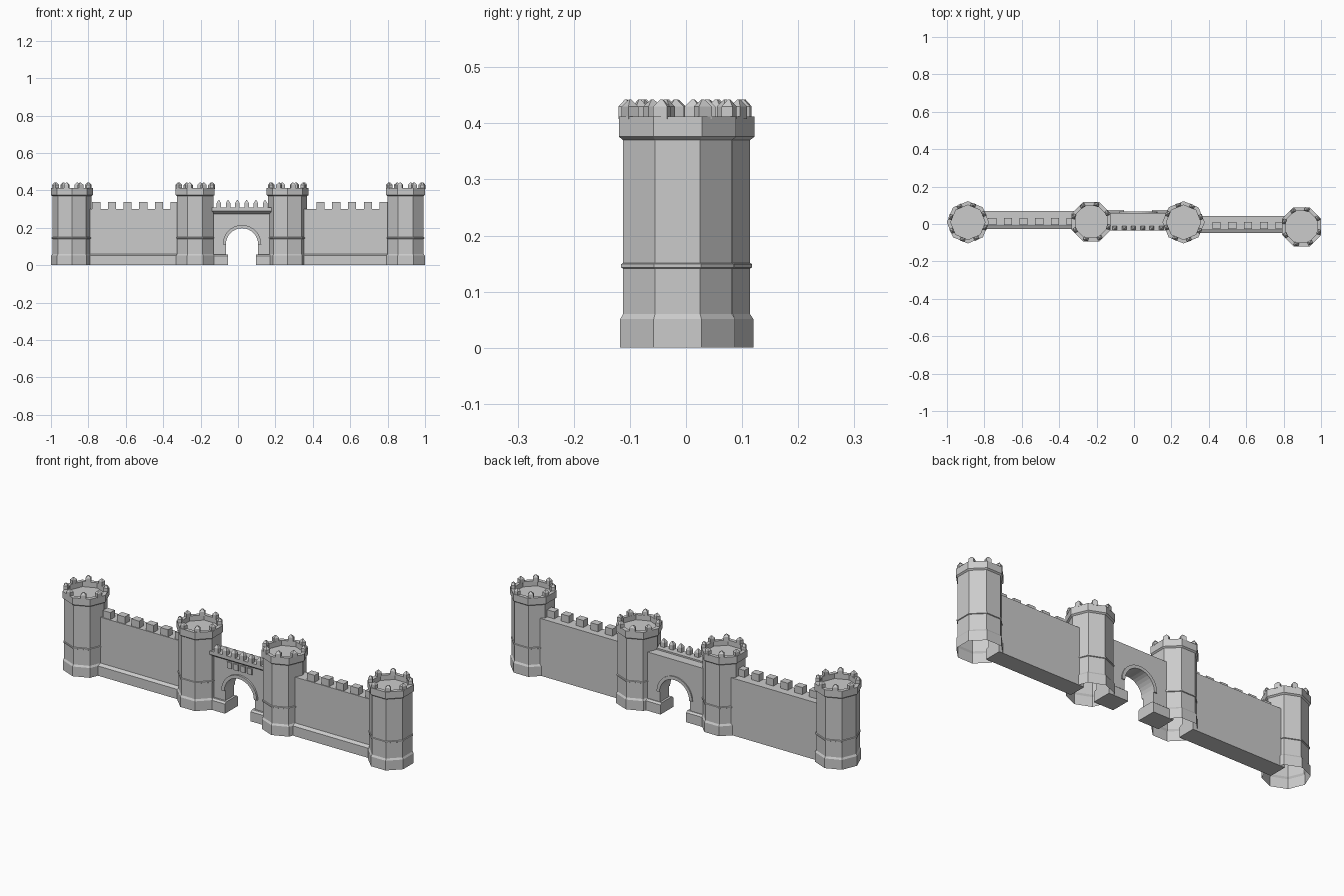
import bpy, bmesh, math
from mathutils import Matrix

if "Cube" in bpy.data.objects:
    bpy.data.objects.remove(bpy.data.objects["Cube"])


def finish(name, bm):
    bmesh.ops.recalc_face_normals(bm, faces=bm.faces)
    me = bpy.data.meshes.new(name)
    bm.to_mesh(me)
    bm.free()
    ob = bpy.data.objects.new(name, me)
    bpy.context.collection.objects.link(ob)
    return ob


def prism(name, pts, axis, a, b):
    """Extrude a 2D outline along x (pts = y,z) or y (pts = x,z) from a to b."""
    bm = bmesh.new()
    put = (lambda p, t: (t, p[0], p[1])) if axis == 'x' else (lambda p, t: (p[0], t, p[1]))
    r0 = [bm.verts.new(put(p, a)) for p in pts]
    r1 = [bm.verts.new(put(p, b)) for p in pts]
    bm.faces.new(r0)
    bm.faces.new(r1)
    n = len(pts)
    for i in range(n):
        bm.faces.new((r0[i], r0[(i + 1) % n], r1[(i + 1) % n], r1[i]))
    return finish(name, bm)


def box(name, x0, x1, y0, y1, z0, z1):
    return prism(name, [(x0, z0), (x1, z0), (x1, z1), (x0, z1)], 'y', y0, y1)


def pointed_block(name, x, y, z0, z1, z2, w, d, angle=0):
    """Merlon with straight sides and a blunt pyramid cap."""
    bm = bmesh.new()
    rings = []
    for s, z in ((1, z0), (1, z1), (0.2, z2)):
        rings.append([bm.verts.new((sx * w * s / 2, sy * d * s / 2, z))
                      for sx, sy in ((-1, -1), (1, -1), (1, 1), (-1, 1))])
    bm.faces.new(rings[0])
    bm.faces.new(rings[-1])
    for lo, hi in zip(rings, rings[1:]):
        for i in range(4):
            bm.faces.new((lo[i], lo[(i + 1) % 4], hi[(i + 1) % 4], hi[i]))
    bm.transform(Matrix.Translation((x, y, 0)) @ Matrix.Rotation(angle, 4, 'Z'))
    return finish(name, bm)


# Octagonal tower: base, band, crown and sunken roof in one turned profile, open below
TOWER = [(.111, 0), (.111, .051), (.105, .06), (.105, .141), (.109, .143), (.109, .149),
         (.105, .151), (.105, .37), (.113, .376), (.113, .412), (.092, .412), (.092, .385)]


def tower(name, cx, cy, turn, merlon_turn):
    bm = bmesh.new()
    rings = []
    for r, z in TOWER:
        rings.append([bm.verts.new((cx + r * math.cos(math.radians(turn + 45 * i)),
                                    cy + r * math.sin(math.radians(turn + 45 * i)), z))
                      for i in range(8)])
    for lo, hi in zip(rings, rings[1:]):
        for i in range(8):
            bm.faces.new((lo[i], lo[(i + 1) % 8], hi[(i + 1) % 8], hi[i]))
    bm.faces.new(rings[-1])
    ob = finish(name, bm)
    if ob.data.polygons[-1].normal.z < 0:
        ob.data.flip_normals()
    for i in range(8):
        a = math.radians(merlon_turn + 45 * i)
        pointed_block(name + "_merlon", cx + .096 * math.cos(a), cy + .096 * math.sin(a),
                      .408, .430, .442, .02, .026, a)


tower("outer_tower_left", -.888, .009, 0, 28)
tower("inner_tower_left", -.229, .012, 22.5, 28)
tower("inner_tower_right", .265, .009, 0, 17)
tower("outer_tower_right", .896, -.015, 22.5, 28)


# Curtain walls with a sloped plinth on the front and square merlons
def curtain(name, x0, x1, front, back, first, step, count):
    f = front
    prism(name, [(f - .018, 0), (back, 0), (back, .30), (f, .30), (f, .06), (f - .018, .051)],
          'x', x0, x1)
    for i in range(count):
        x = first + i * step
        box(name + "_merlon", x - .022, x + .022, f + .004, f + .041, .298, .337)


curtain("curtain_wall_left", -.83, -.29, -.010, .069, -.758, .0838, 6)
curtain("curtain_wall_right", .33, .83, -.031, .043, .441, .0845, 5)

# Gatehouse wall with round arch
CX, SPRING, R = .0215, .112, .086


def arc(r, n=16):
    return [(CX + r * math.cos(math.pi * (1 - i / n)), SPRING + r * math.sin(math.pi * (1 - i / n)))
            for i in range(n + 1)]


gate = [(-.17, 0), (CX - R, 0)] + arc(R) + [(CX + R, 0), (.21, 0), (.21, .30), (-.17, .30)]
prism("gate_wall", gate, 'y', -.012, .060)

# Raised arch moulding on both faces
prism("arch_moulding", arc(R) + arc(.103)[::-1], 'y', -.022, .066)

# Gate plinths with sloped top, projecting front and back
PL = [(-.032, 0), (.074, 0), (.074, .05), (.064, .058), (-.022, .058), (-.032, .05)]
prism("gate_plinth_left", PL, 'x', -.17, -.053)
prism("gate_plinth_right", PL, 'x', .096, .21)

# Parapet over the gate, stepped, with pointed merlons
prism("gate_parapet", [(-.012, .275), (.012, .275), (.012, .308), (-.036, .308),
                       (-.036, .29), (-.024, .28)], 'x', -.145, .180)
for i in range(7):
    pointed_block("gate_merlon", -.150 + .0495 * (i + 1) - .002, -.024, .306, .332, .348, .024, .024)

# Small raised panels above the arch
for i in range(4):
    x = -.038 + .0395 * i
    box("gate_panel", x - .013, x + .013, -.020, -.008, .236, .268)
